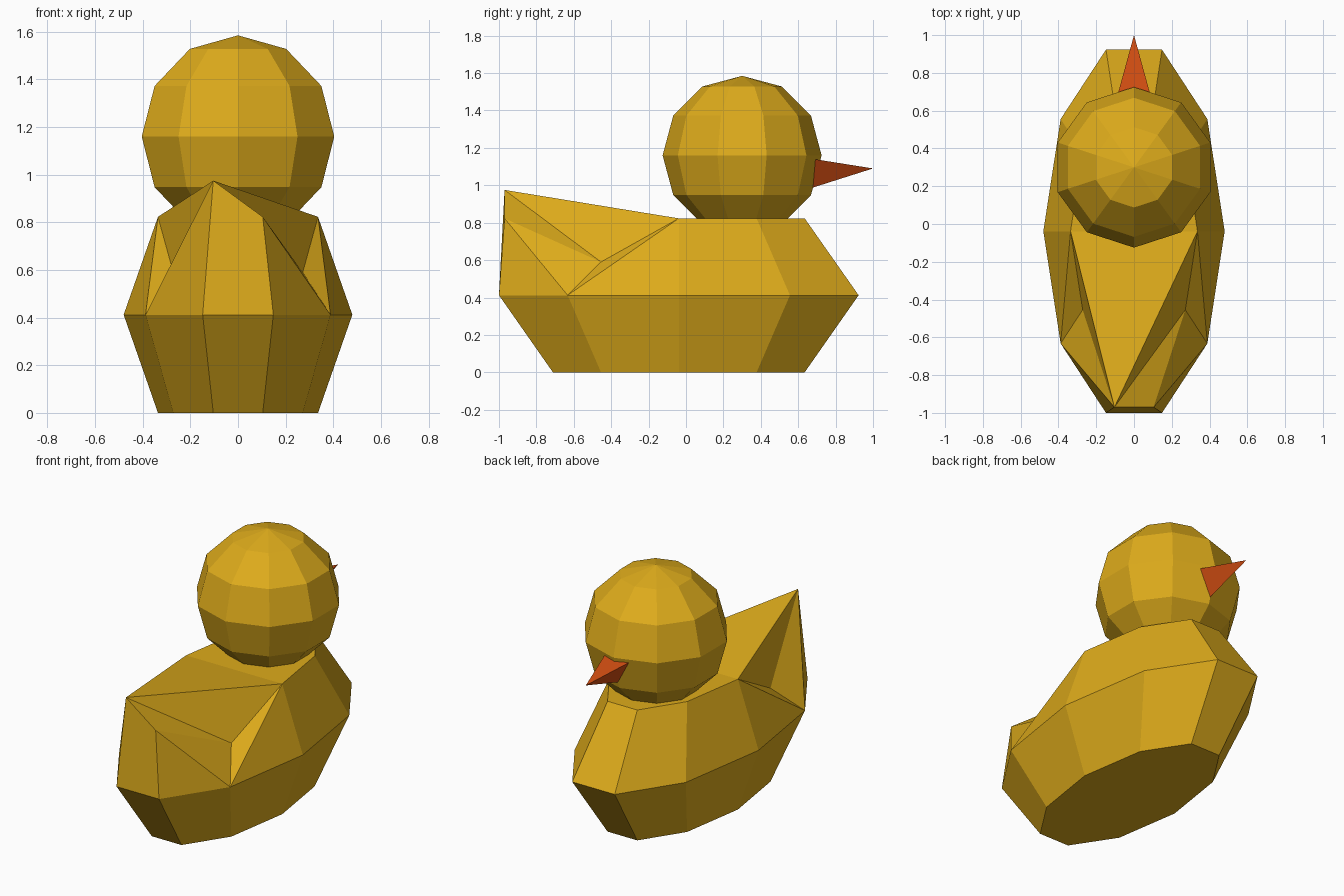
import bpy, bmesh
from math import cos, sin, radians

if "Cube" in bpy.data.objects:
    bpy.data.objects.remove(bpy.data.objects["Cube"])

SIDES = 10


def material(name, rgb):
    m = bpy.data.materials.new(name)
    m.diffuse_color = (*rgb, 1)
    m.use_nodes = True
    m.node_tree.nodes["Principled BSDF"].inputs["Base Color"].default_value = m.diffuse_color
    return m


def finish(bm, name, mat):
    bmesh.ops.recalc_face_normals(bm, faces=bm.faces[:])
    me = bpy.data.meshes.new(name)
    bm.to_mesh(me)
    bm.free()
    me.materials.append(mat)
    ob = bpy.data.objects.new(name, me)
    bpy.context.collection.objects.link(ob)
    return ob


def ring(bm, rx, ry, cy, z, start=0):
    angles = [radians(start + 360 * i / SIDES) for i in range(SIDES)]
    return [bm.verts.new((rx * cos(a), cy + ry * sin(a), z)) for a in angles]


def bridge(bm, low, high, skip=()):
    for i in range(SIDES):
        j = (i + 1) % SIDES
        if i not in skip:
            bm.faces.new((low[i], low[j], high[j], high[i]))


yellow = material("yellow", (0.73, 0.41, 0.011))
orange = material("orange", (0.66, 0.077, 0.006))

# Body: three elliptical ten-sided rings
bm = bmesh.new()
rx, ry, cy = 0.48, 1.011, -0.0385
base = ring(bm, rx * 0.7, ry * 0.7, cy, 0)
mid = ring(bm, rx, ry, cy, 0.412)
top = ring(bm, rx * 0.7, ry * 0.7, cy, 0.823)
bm.faces.new(base[::-1])
bridge(bm, base, mid)

# Tail: pull the rear pair back and one corner up, sink the haunches beside it
for i, z in ((7, 0.975), (8, 0.823)):
    top[i].co.y, top[i].co.z = -0.97, z
for i in (6, 9):
    top[i].co.z = 0.59
bridge(bm, mid, top, skip=(5, 6, 8, 9))
for t in ((mid[5], mid[6], top[5]), (mid[6], top[6], top[5]),
          (mid[6], mid[7], top[7]), (mid[6], top[7], top[6]),
          (mid[8], mid[9], top[8]), (mid[9], top[9], top[8]),
          (mid[9], mid[0], top[0]), (mid[9], top[0], top[9])):
    bm.faces.new(t)

# Back: flat front part plus a fan of triangles to the tail tip
bm.faces.new(top[:6])
for a, b in ((5, 6), (8, 9), (9, 0), (0, 5)):
    bm.faces.new((top[7], top[a], top[b]))
finish(bm, "body", yellow)

# Head: ten-sided sphere with six bands
bm = bmesh.new()
r, hy, hz = 0.425, 0.30, 1.16
rings = [ring(bm, r * cos(radians(e)), r * cos(radians(e)), hy,
              hz + r * sin(radians(e)), 90) for e in (-60, -30, 0, 30, 60)]
for low, high in zip(rings, rings[1:]):
    bridge(bm, low, high)
for loop, z in ((rings[0], hz - r), (rings[-1], hz + r)):
    pole = bm.verts.new((0, hy, z))
    for i in range(SIDES):
        bm.faces.new((loop[i], loop[(i + 1) % SIDES], pole))
finish(bm, "head", yellow)

# Beak: three-sided cone with a flat upper face
bm = bmesh.new()
tip = bm.verts.new((0, 1.0, 1.09))
back = [bm.verts.new((0.127 * cos(radians(a)), 0.60, 1.09 + 0.127 * sin(radians(a))))
        for a in (30, 150, 270)]
bm.faces.new(back)
for i in range(3):
    bm.faces.new((back[i], back[(i + 1) % 3], tip))
finish(bm, "beak", orange)
